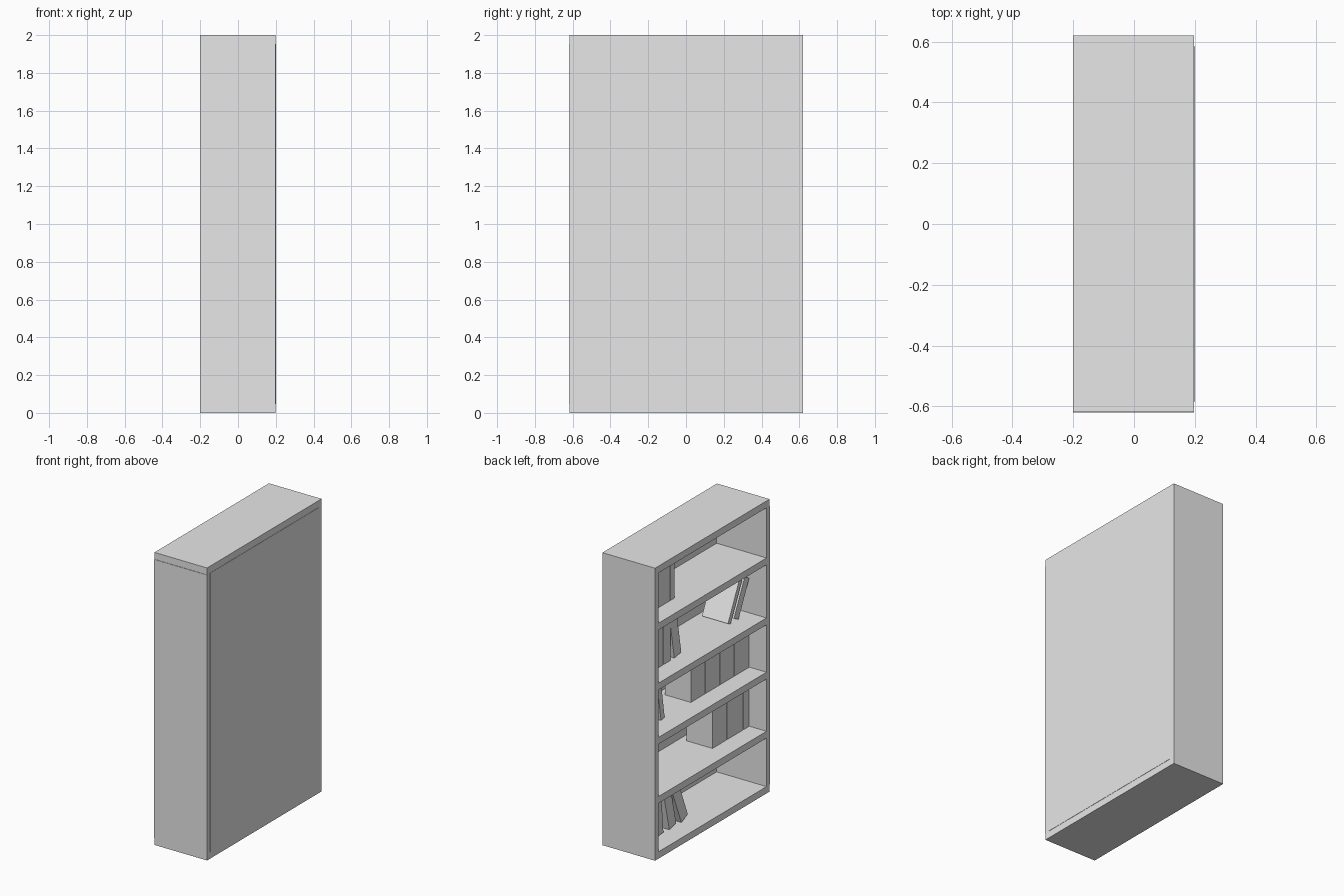
import bpy, math

cube = bpy.data.objects.get("Cube")
if cube:
    bpy.data.objects.remove(cube, do_unlink=True)

grey = bpy.data.materials.new("light_grey")
grey.use_nodes = True
grey.diffuse_color = (0.8, 0.8, 0.8, 1)
grey.node_tree.nodes["Principled BSDF"].inputs["Base Color"].default_value = (0.8, 0.8, 0.8, 1)

FACES = [(0, 1, 3, 2), (4, 6, 7, 5), (0, 4, 5, 1), (2, 3, 7, 6), (0, 2, 6, 4), (1, 5, 7, 3)]


def box(name, xs, ys, zs, origin=(0, 0, 0), lean=0):
    """Box spanning the three ranges, turned by lean degrees about its origin."""
    mesh = bpy.data.meshes.new(name)
    mesh.from_pydata([(x, y, z) for x in xs for y in ys for z in zs], [], FACES)
    mesh.materials.append(grey)
    obj = bpy.data.objects.new(name, mesh)
    obj.location = origin
    obj.rotation_euler.x = math.radians(lean)
    bpy.context.collection.objects.link(obj)
    return obj


HALF, TOP, THICK = 0.62, 2.0, 0.047
SIDE = 0.036
FRONT, BACK = -0.2, 0.198
INNER = HALF - SIDE

# Case: the open side faces -x
box("bottom_board", (FRONT, BACK), (-HALF + 0.003, HALF), (0, THICK))
box("top_board", (FRONT, BACK), (-HALF + 0.003, HALF), (TOP - THICK, TOP))
box("left_side_panel", (FRONT, BACK), (INNER, HALF), (THICK, TOP - THICK))
box("right_side_panel", (FRONT, BACK), (-HALF, -INNER), (THICK, TOP - THICK))
box("back_panel", (0.177, 0.2), (-INNER, INNER), (THICK, TOP - THICK))

# Shelves
shelf_tops = [0.425, 0.829, 1.2, 1.61]
for z in shelf_tops:
    box("shelf", (FRONT, 0.177), (-INNER, INNER), (z - THICK, z))


# Books: spines towards -x, lean > 0 tips the top towards -y
def book(floor, y, width, height, lean=0):
    """Book whose +y lower edge starts at y."""
    if lean > 0:
        box("book", (-0.07, 0.127), (0, width), (0, height), (0, y - width, floor), lean)
    else:
        box("book", (-0.07, 0.127), (-width, 0), (0, height), (0, y, floor), lean)


def book_row(floor, y, widths, height):
    """Upright books side by side, running towards -y."""
    for i, w in enumerate(widths):
        book(floor, y, w - 0.002, height - 0.012 * (i % 2))
        y -= w


# Top compartment
book_row(1.61, INNER, [0.045] * 8, 0.27)

# Second compartment
book_row(1.2, INNER, [0.08, 0.08, 0.08, 0.076], 0.28)
book(1.2, 0.226, 0.076, 0.28, -10)
book(1.2, -0.35, 0.032, 0.28, 26)
book(1.2, -0.412, 0.055, 0.265, 26)

# Third compartment
book_row(0.829, INNER, [0.06, 0.06, 0.05], 0.27)
book(0.829, 0.37, 0.04, 0.25, -9)
book_row(0.829, 0.048, [0.157] * 4, 0.27)

# Fourth compartment
book_row(0.425, -0.186, [0.076, 0.076], 0.29)
book_row(0.425, -0.345, [0.02, 0.07, 0.085, 0.03, 0.033], 0.28)

# Bottom compartment
book_row(THICK, INNER, [0.075, 0.075], 0.27)
book(THICK, 0.42, 0.076, 0.27, -5)
book(THICK, 0.28, 0.076, 0.27, -13)
book(THICK, 0.15, 0.076, 0.27, -22)
